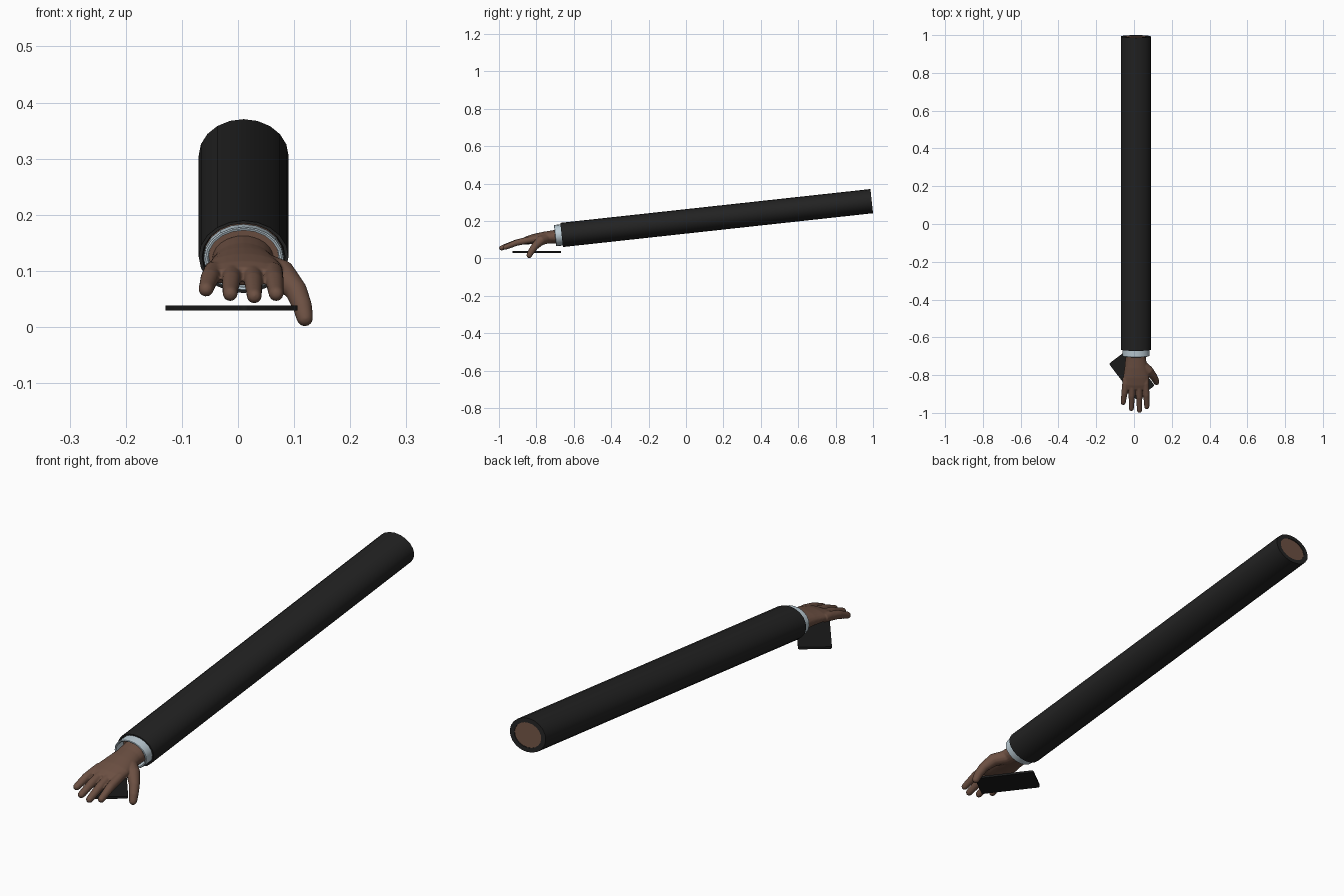
import bpy, bmesh, math
from mathutils import Vector

cube = bpy.data.objects.get("Cube")
if cube:
    bpy.data.objects.remove(cube)


def material(name, color, rough=0.7):
    m = bpy.data.materials.new(name)
    m.use_nodes = True
    m.diffuse_color = (*color, 1)
    bsdf = m.node_tree.nodes["Principled BSDF"]
    bsdf.inputs["Base Color"].default_value = (*color, 1)
    bsdf.inputs["Roughness"].default_value = rough
    return m


SKIN = material("brown skin", (0.15, 0.08, 0.055))
CLOTH = material("black cloth", (0.016, 0.016, 0.016))
LINEN = material("pale blue linen", (0.5, 0.6, 0.66))
GLOSS = material("black plastic", (0.011, 0.011, 0.011))


def loft(bm, rings, sides, axis=None, caps=True):
    """Skin elliptical rings (x, y, z, half width, half height) along their path."""
    pts = [Vector(r[:3]) for r in rings]
    loops = []
    for i, r in enumerate(rings):
        t = axis or (pts[min(i + 1, len(pts) - 1)] - pts[max(i - 1, 0)]).normalized()
        side = t.cross(Vector((0, 0, 1))).normalized()
        up = side.cross(t)
        angles = [math.tau * k / sides for k in range(sides)]
        loops.append([bm.verts.new(pts[i] + side * r[3] * math.cos(a) + up * r[4] * math.sin(a))
                      for a in angles])
    for a, b in zip(loops, loops[1:]):
        for k in range(sides):
            n = (k + 1) % sides
            bm.faces.new((a[k], a[n], b[n], b[k]))
    if caps:
        bm.faces.new(loops[0])
        bm.faces.new(loops[-1])


def finish(bm, name, mat):
    bmesh.ops.recalc_face_normals(bm, faces=bm.faces)
    mesh = bpy.data.meshes.new(name)
    bm.to_mesh(mesh)
    bm.free()
    ob = bpy.data.objects.new(name, mesh)
    bpy.context.collection.objects.link(ob)
    mesh.materials.append(mat)
    bpy.ops.object.select_all(action='DESELECT')
    ob.select_set(True)
    bpy.context.view_layer.objects.active = ob
    bpy.ops.object.shade_smooth_by_angle(angle=math.radians(35))
    return ob


# Sloping arm axis shared by sleeve, cuff and forearm
SLOPE = 0.109
AXIS = Vector((0, 1, SLOPE)).normalized()
FRONT, BACK = -0.665, 0.993


def on_axis(y, rx, rz):
    return (0.01, y, 0.125 + SLOPE * (y - FRONT), rx, rz)


def axis_part(name, mat, rings, caps):
    bm = bmesh.new()
    loft(bm, [on_axis(*r) for r in rings], 20, AXIS, caps)
    return finish(bm, name, mat)


axis_part("sleeve", CLOTH, [(FRONT + 0.03, 0.071, 0.057), (FRONT, 0.074, 0.06), (FRONT, 0.08, 0.065),
                            (BACK, 0.08, 0.065), (BACK, 0.06, 0.048)], False)
axis_part("forearm", SKIN, [(FRONT + 0.01, 0.07, 0.056), (BACK - 0.002, 0.06, 0.048)], True)
axis_part("shirt_cuff", LINEN, [(-0.65, 0.062, 0.05), (-0.698, 0.064, 0.051), (-0.7, 0.068, 0.055),
                                (-0.698, 0.071, 0.057), (-0.65, 0.071, 0.057)], False)


# Hand: palm, fingers and thumb fused into one smooth surface
def digit(bm, points):
    """Round tube through (x, y, z, radius) points with a domed tip."""
    rings = [(x, y, z, r, r) for x, y, z, r in points]
    tip, prev = Vector(points[-1][:3]), Vector(points[-2][:3])
    d, r = (tip - prev).normalized(), points[-1][3]
    for a in (30, 55, 80):
        s = math.radians(a)
        rings.append((*(tip + d * r * math.sin(s)), r * math.cos(s), r * math.cos(s)))
    loft(bm, rings, 14)


bm = bmesh.new()
loft(bm, [(0.009, -0.65, 0.122, 0.055, 0.042),
          (0.009, -0.71, 0.114, 0.054, 0.036),
          (0.010, -0.76, 0.110, 0.060, 0.032),
          (0.011, -0.81, 0.104, 0.068, 0.027),
          (0.010, -0.85, 0.096, 0.070, 0.022),
          (0.010, -0.875, 0.090, 0.064, 0.016)], 24)

# Knuckle x, tip x, tip y, tip z
for kx, tx, ty, tz in [(-0.044, -0.057, -0.945, 0.067),
                       (-0.010, -0.014, -0.977, 0.059),
                       (0.026, 0.029, -0.986, 0.055),
                       (0.062, 0.068, -0.967, 0.059)]:
    ky, kz = -0.845, 0.097
    mid = (kx * 0.5 + tx * 0.5, (ky + ty) / 2, (kz + tz) / 2 + 0.005, 0.0165)
    digit(bm, [(kx, ky + 0.03, kz + 0.004, 0.017), (kx, ky, kz, 0.0185), mid, (tx, ty, tz, 0.0135)])

digit(bm, [(0.040, -0.745, 0.106, 0.028), (0.078, -0.778, 0.094, 0.026), (0.104, -0.808, 0.064, 0.020),
           (0.115, -0.828, 0.036, 0.0175), (0.119, -0.838, 0.016, 0.015)])

hand = finish(bm, "hand", SKIN)
remesh = hand.modifiers.new("fuse", 'REMESH')
remesh.mode = 'VOXEL'
remesh.voxel_size = 0.003
remesh.use_smooth_shade = True
soften = hand.modifiers.new("soften", 'SMOOTH')
soften.factor = 0.5
soften.iterations = 5

# Flat phone lying under the palm
bm = bmesh.new()
bmesh.ops.create_cube(bm, size=1)
bmesh.ops.scale(bm, vec=(0.238, 0.124, 0.009), verts=bm.verts)
upright = [e for e in bm.edges if abs(e.verts[0].co.z - e.verts[1].co.z) > 0.005]
bmesh.ops.bevel(bm, geom=upright, offset=0.008, segments=3, affect='EDGES', profile=0.5)
phone = finish(bm, "phone", GLOSS)
phone.location = (-0.0115, -0.7975, 0.034)
phone.rotation_euler.z = math.radians(-53)
